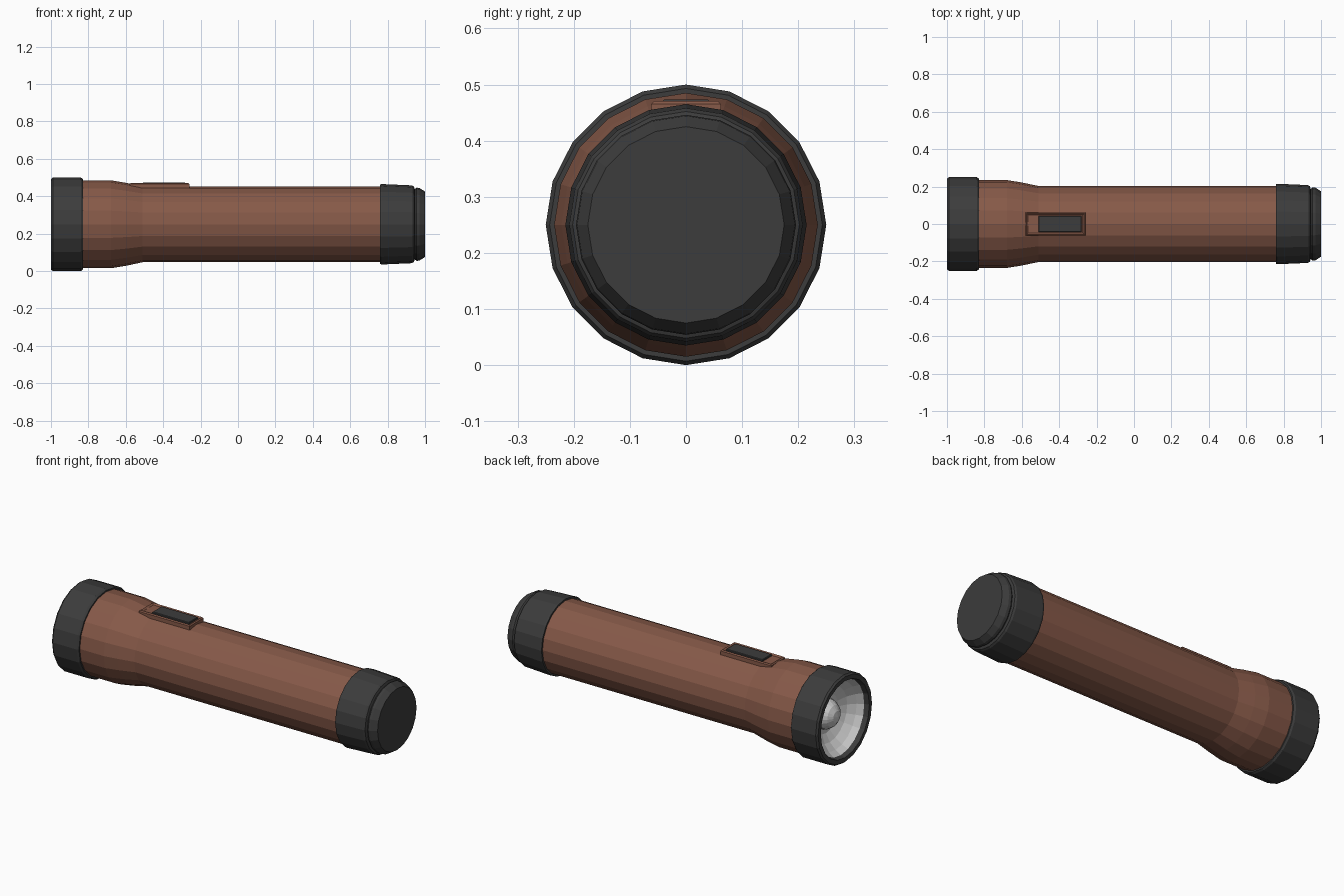
import bpy, bmesh, math

if "Cube" in bpy.data.objects:
    bpy.data.objects.remove(bpy.data.objects["Cube"])

SIDES = 20
AXIS_Z = 0.25


def material(name, rgb):
    m = bpy.data.materials.new(name)
    m.diffuse_color = (*rgb, 1)
    m.use_nodes = True
    m.node_tree.nodes["Principled BSDF"].inputs["Base Color"].default_value = m.diffuse_color
    return m


BROWN = material("brown_paint", (0.24, 0.10, 0.065))
DARK = material("dark_plastic", (0.045, 0.045, 0.045))
SILVER = material("silver", (0.62, 0.62, 0.62))


def finish(name, bm, mat):
    bmesh.ops.recalc_face_normals(bm, faces=bm.faces)
    me = bpy.data.meshes.new(name)
    bm.to_mesh(me)
    bm.free()
    ob = bpy.data.objects.new(name, me)
    bpy.context.collection.objects.link(ob)
    if mat:
        me.materials.append(mat)
    return ob


def lathe(name, profile, mat, closed=False):
    """Revolve (x, radius) points about the long axis; radius 0 closes an end."""
    bm = bmesh.new()
    rings = []
    for x, r in profile:
        n = SIDES if r > 0 else 1
        rings.append([bm.verts.new((x, r * math.sin(2 * math.pi * i / SIDES),
                                    AXIS_Z + r * math.cos(2 * math.pi * i / SIDES)))
                      for i in range(n)])
    pairs = list(zip(rings, rings[1:]))
    if closed:
        pairs.append((rings[-1], rings[0]))
    for a, b in pairs:
        for i in range(SIDES):
            j = (i + 1) % SIDES
            quad = [a[i % len(a)], a[j % len(a)], b[j % len(b)], b[i % len(b)]]
            bm.faces.new(list(dict.fromkeys(quad)))
    return finish(name, bm, mat)


def block(name, x0, x1, half_y, z0, z1, mat, rim=0, depth=0, bevel=0):
    """Box with an optional recessed pan in its top."""
    bm = bmesh.new()
    bmesh.ops.create_cube(bm, size=1)
    for v in bm.verts:
        v.co = ((x0 + x1) / 2 + v.co.x * (x1 - x0), v.co.y * 2 * half_y,
                (z0 + z1) / 2 + v.co.z * (z1 - z0))
    bm.normal_update()
    top = max(bm.faces, key=lambda f: f.calc_center_median().z)
    if bevel:
        bmesh.ops.bevel(bm, geom=list(top.edges), offset=bevel, segments=1, affect='EDGES')
        bm.normal_update()
        top = max(bm.faces, key=lambda f: f.calc_center_median().z)
    if rim:
        bmesh.ops.inset_region(bm, faces=[top], thickness=rim)
        bmesh.ops.translate(bm, verts=top.verts, vec=(0, 0, -depth))
    return finish(name, bm, mat)


# Barrel flaring into the head
lathe("barrel", [(-0.84, 0.235), (-0.68, 0.235), (-0.60, 0.222), (-0.51, 0.203),
                 (0.78, 0.203)], BROWN)

# Head ring around the lens opening
lathe("head_ring", [(-0.99, 0.25), (-0.84, 0.25), (-0.83, 0.243), (-0.83, 0.225),
                    (-0.97, 0.21), (-1.0, 0.218), (-1.0, 0.242)], DARK, closed=True)

# Reflector dish and bulb
lathe("reflector", [(-0.975, 0.212), (-0.94, 0.19), (-0.905, 0.155), (-0.88, 0.11),
                    (-0.87, 0)], SILVER)
lathe("bulb", [(-0.87 - 0.085 * math.sin(a), 0.085 * math.cos(a) if k < 4 else 0)
               for k, a in enumerate([math.pi / 8 * i for i in range(5)])], None)

# Tail cap with a stepped end
lathe("tail_cap", [(0.76, 0.20), (0.76, 0.213), (0.77, 0.215), (0.93, 0.208), (0.94, 0.202),
                   (0.945, 0.188), (0.955, 0.196), (0.97, 0.194), (1.0, 0.175), (1.0, 0)], DARK)

# Switch housing and slider
block("switch_housing", -0.58, -0.26, 0.062, 0.41, 0.471, BROWN, rim=0.012, depth=0.008, bevel=0.006)
block("switch_button", -0.51, -0.28, 0.042, 0.43, 0.473, DARK, bevel=0.003)
